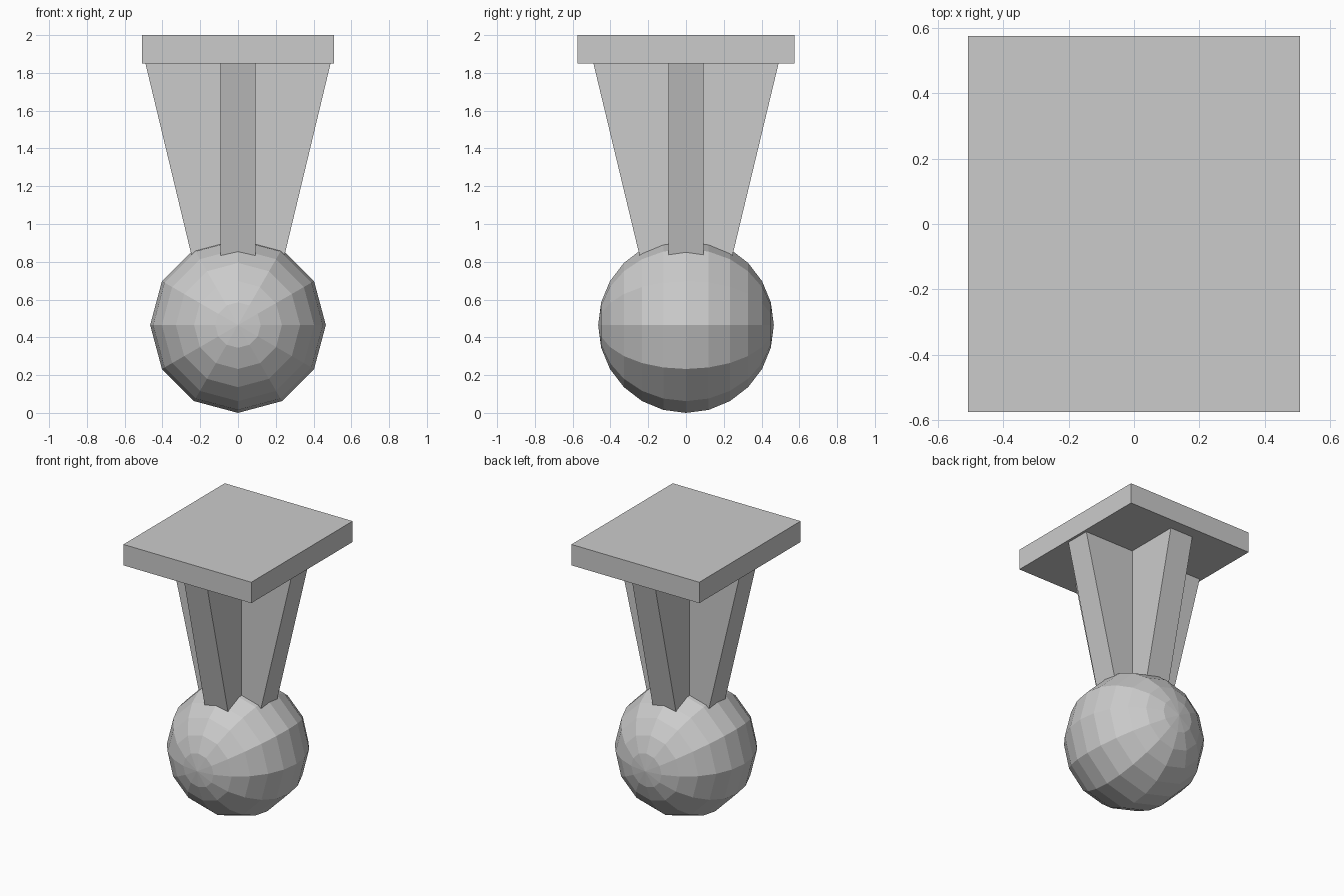
import bpy
from math import radians

if "Cube" in bpy.data.objects:
    bpy.data.objects.remove(bpy.data.objects["Cube"])

PLATE_BOTTOM = 1.85


def box(name, size, z0, z1, bottom_width=None):
    """Box between two heights; bottom_width tapers it along x."""
    bpy.ops.mesh.primitive_cube_add(size=1)
    obj = bpy.context.object
    obj.name = name
    for v in obj.data.vertices:
        low = v.co.z < 0
        width = bottom_width if (low and bottom_width) else size[0]
        v.co = (v.co.x * width, v.co.y * size[1], z0 if low else z1)
    return obj


# Faceted ball with its poles facing front and back
bpy.ops.mesh.primitive_uv_sphere_add(segments=12, ring_count=12, radius=0.465,
                                     location=(0, 0, 0.465),
                                     rotation=(radians(90), 0, 0))
bpy.context.object.name = "ball_foot"

# Two crossed tapered boards, sunk slightly into the ball
for name, angle in (("side_to_side_fin", 0), ("front_to_back_fin", 90)):
    fin = box(name, (0.98, 0.185), 0.80, PLATE_BOTTOM, bottom_width=0.476)
    fin.rotation_euler.z = radians(angle)

# Flat plate on top
box("top_plate", (1.016, 1.15), PLATE_BOTTOM, 2.0)
